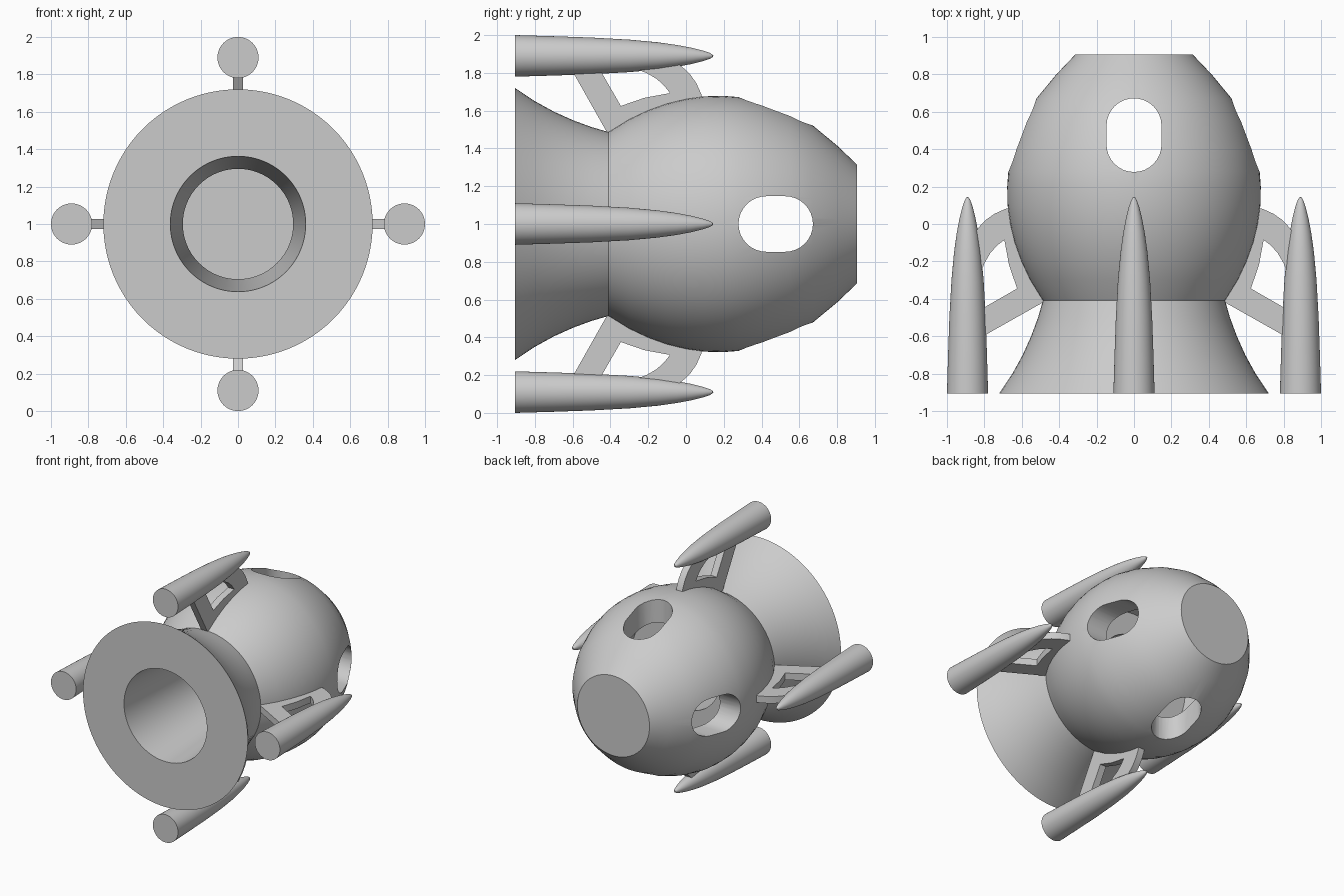
import bpy, bmesh, math
from mathutils import Matrix

if "Cube" in bpy.data.objects:
    bpy.data.objects.remove(bpy.data.objects["Cube"])

CENTER_Z = 1.0
grey = bpy.data.materials.new("light_grey")
grey.diffuse_color = (0.6, 0.6, 0.6, 1)
grey.use_nodes = True
grey.node_tree.nodes["Principled BSDF"].inputs["Base Color"].default_value = grey.diffuse_color


def finish(name, bm):
    """Turn a bmesh into a grey object."""
    bmesh.ops.remove_doubles(bm, verts=bm.verts, dist=1e-5)
    bmesh.ops.recalc_face_normals(bm, faces=bm.faces)
    me = bpy.data.meshes.new(name)
    bm.to_mesh(me)
    bm.free()
    me.materials.append(grey)
    ob = bpy.data.objects.new(name, me)
    bpy.context.collection.objects.link(ob)
    return ob


def smooth(ob, degrees=30):
    bpy.ops.object.select_all(action='DESELECT')
    ob.select_set(True)
    bpy.context.view_layer.objects.active = ob
    bpy.ops.object.shade_smooth_by_angle(angle=math.radians(degrees))


def lathe(name, profile, steps, matrix):
    """Revolve (y, radius) points around the y axis."""
    bm = bmesh.new()
    verts = [bm.verts.new((r, y, 0)) for y, r in profile]
    edges = [bm.edges.new(pair) for pair in zip(verts, verts[1:])]
    bmesh.ops.spin(bm, geom=verts + edges, cent=(0, 0, 0), axis=(0, 1, 0),
                   angle=math.tau, steps=steps, use_duplicate=False)
    bm.transform(matrix)
    return finish(name, bm)


def prism(name, points, to_xyz, half, matrix):
    """Extrude a flat outline by half on each side."""
    bm = bmesh.new()
    low = [bm.verts.new(to_xyz(a, b, -half)) for a, b in points]
    high = [bm.verts.new(to_xyz(a, b, half)) for a, b in points]
    bm.faces.new(low)
    bm.faces.new(high)
    n = len(points)
    for i in range(n):
        j = (i + 1) % n
        bm.faces.new((low[i], low[j], high[j], high[i]))
    bm.transform(matrix)
    return finish(name, bm)


raise_up = Matrix.Translation((0, 0, CENTER_Z))

# Hull: rounded cabin, flared skirt, exhaust bore and hollow chamber
outer = [(0.905, 0), (0.905, 0.315), (0.8, 0.415), (0.67, 0.523), (0.55, 0.59),
         (0.4, 0.645), (0.28, 0.672), (0.2, 0.678), (0.1, 0.676), (0, 0.662),
         (-0.1, 0.638), (-0.2, 0.602), (-0.3, 0.555), (-0.41, 0.487),
         (-0.5, 0.513), (-0.6, 0.55), (-0.7, 0.595), (-0.8, 0.65), (-0.905, 0.72)]
inner = [(-0.905, 0.362), (0.0, 0.295), (0.0, 0.48), (0.15, 0.5), (0.3, 0.49),
         (0.5, 0.43), (0.7, 0.33), (0.7, 0)]
hull = lathe("hull", outer + inner, 96, raise_up)

# Rounded window openings, cut straight through on both axes
R, Y0, Y1 = 0.147, 0.425, 0.525
slot = []
for k in range(17):
    t = math.pi * k / 16
    slot.append((R * math.cos(t), Y1 + R * math.sin(t)))
for k in range(17):
    t = math.pi + math.pi * k / 16
    slot.append((R * math.cos(t), Y0 + R * math.sin(t)))
for k in range(2):
    cutter = prism("window_cutter", slot, lambda a, b, h: (a, b, h), 1.0,
                   raise_up @ Matrix.Rotation(k * math.pi / 2, 4, 'Y'))
    mod = hull.modifiers.new("window", 'BOOLEAN')
    mod.operation = 'DIFFERENCE'
    mod.solver = 'EXACT'
    mod.object = cutter
    bpy.ops.object.select_all(action='DESELECT')
    hull.select_set(True)
    bpy.context.view_layer.objects.active = hull
    bpy.ops.object.modifier_apply(modifier=mod.name)
    bpy.data.objects.remove(cutter)
smooth(hull)

# Four booster pods, each held by an open curved bracket
pod = [(-0.905, 0), (-0.905, 0.11), (-0.7, 0.104), (-0.5, 0.097), (-0.3, 0.086),
       (-0.15, 0.072), (-0.05, 0.058), (0.03, 0.043), (0.09, 0.028),
       (0.125, 0.016), (0.141, 0.007), (0.145, 0)]
bracket = [(-0.41, 0.47), (-0.63, 0.86), (-0.48, 0.86), (-0.345, 0.625),
           (-0.22, 0.668), (-0.085, 0.693), (-0.115, 0.732), (-0.155, 0.768),
           (-0.21, 0.8), (-0.32, 0.84), (-0.06, 0.86), (-0.02, 0.832),
           (0.02, 0.795), (0.055, 0.745), (0.08, 0.69), (0.09, 0.65),
           (0, 0.62), (-0.2, 0.56)]
for i, side in enumerate(("top", "right", "bottom", "left")):
    turn = raise_up @ Matrix.Rotation(i * math.pi / 2, 4, 'Y')
    smooth(lathe(side + "_booster", pod, 48,
                 turn @ Matrix.Translation((0, 0, 0.89))))
    smooth(prism(side + "_bracket", bracket, lambda y, r, h: (h, y, r),
                 0.027, turn))
